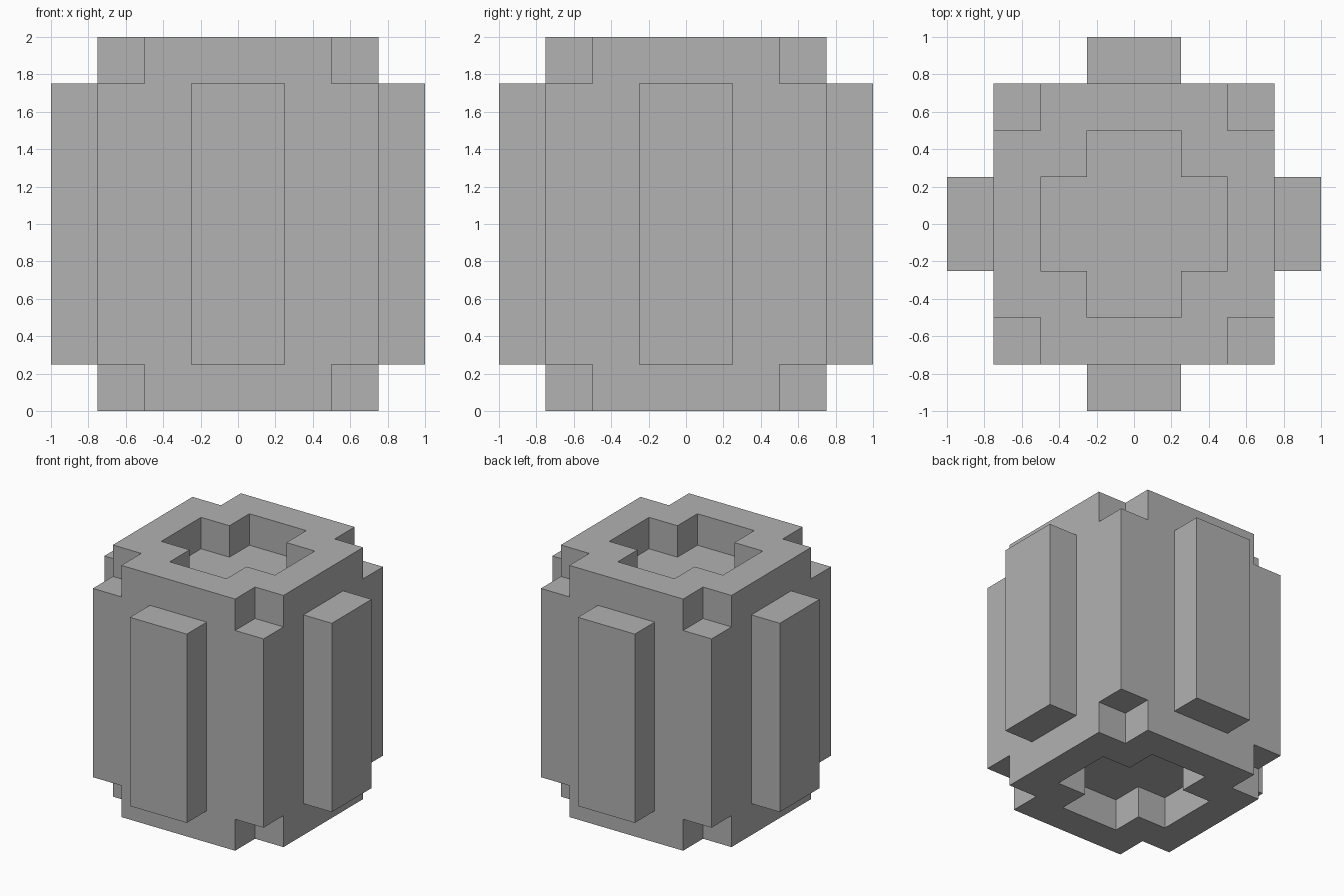
import bpy
import bmesh
from mathutils import Matrix, Vector

default_cube = bpy.data.objects.get("Cube")
if default_cube:
    bpy.data.objects.remove(default_cube, do_unlink=True)

STEP = 0.25          # grid unit of the blocky design
OVER = 0.1           # how far cutters reach outside the body

grey = bpy.data.materials.new("plain_grey")
grey.use_nodes = True
colour = (0.445, 0.445, 0.445, 1.0)
grey.diffuse_color = colour
grey.node_tree.nodes["Principled BSDF"].inputs["Base Color"].default_value = colour


def add_box(bm, low, high):
    low, high = Vector(low), Vector(high)
    matrix = Matrix.Translation((low + high) / 2) @ Matrix.Diagonal((*(high - low), 1))
    bmesh.ops.create_cube(bm, size=1, matrix=matrix)


def add_plus(bm, inner, outer, bottom, top):
    # One quadrant of the outline, turned four times
    points = []
    quadrant = [(outer, -inner), (outer, inner), (inner, inner)]
    for turn in range(4):
        for x, y in quadrant:
            for _ in range(turn):
                x, y = -y, x
            points.append(bm.verts.new((x, y, bottom)))
    face = bm.faces.new(points)
    new = bmesh.ops.extrude_face_region(bm, geom=[face])["geom"]
    verts = [v for v in new if isinstance(v, bmesh.types.BMVert)]
    bmesh.ops.translate(bm, verts=verts, vec=(0, 0, top - bottom))


def make_object(name, bm):
    bmesh.ops.recalc_face_normals(bm, faces=bm.faces[:])
    mesh = bpy.data.meshes.new(name)
    bm.to_mesh(mesh)
    bm.free()
    mesh.materials.append(grey)
    obj = bpy.data.objects.new(name, mesh)
    bpy.context.scene.collection.objects.link(obj)
    return obj


# Main block
half = 3 * STEP
bm = bmesh.new()
add_box(bm, (-half, -half, 0), (half, half, 2))
body = make_object("body", bm)

# Cutter for the corner notches and the cross-shaped end recesses
bm = bmesh.new()
for bottom, top in ((-OVER, STEP), (2 - STEP, 2 + OVER)):
    add_plus(bm, STEP, 2 * STEP, bottom, top)
    for sx in (-1, 1):
        for sy in (-1, 1):
            xs = sorted((sx * 2 * STEP, sx * (half + OVER)))
            ys = sorted((sy * 2 * STEP, sy * (half + OVER)))
            add_box(bm, (xs[0], ys[0], bottom), (xs[1], ys[1], top))
cutter = make_object("notch_cutter", bm)
cutter.hide_render = True

cut = body.modifiers.new("notches", "BOOLEAN")
cut.operation = "DIFFERENCE"
cut.solver = "EXACT"
cut.object = cutter
bpy.context.view_layer.objects.active = body
bpy.ops.object.modifier_apply(modifier=cut.name)
bpy.data.objects.remove(cutter, do_unlink=True)

# Raised upright panel on each side
for name, (dx, dy) in {"front": (0, -1), "back": (0, 1),
                       "left": (1, 0), "right": (-1, 0)}.items():
    out = Vector((dx, dy, 0))
    across = Vector((abs(dy), abs(dx), 0)) * STEP
    a = out * half - across
    b = out + across
    bm = bmesh.new()
    add_box(bm, (min(a.x, b.x), min(a.y, b.y), STEP),
            (max(a.x, b.x), max(a.y, b.y), 2 - STEP))
    make_object(name + "_panel", bm)
